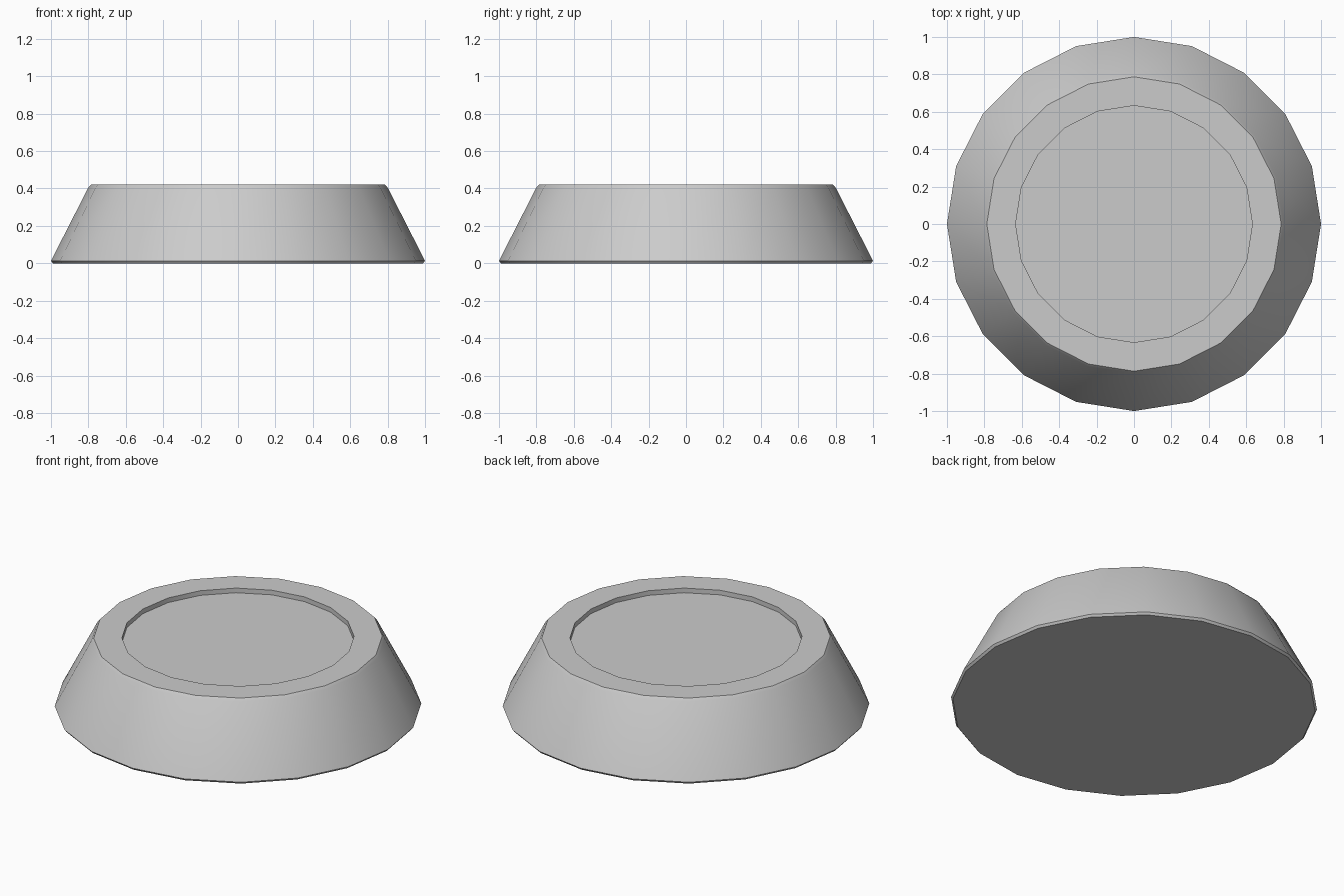
import bpy, bmesh, math

if "Cube" in bpy.data.objects:
    bpy.data.objects.remove(bpy.data.objects["Cube"])

SIDES = 20
# Profile (radius, height): base edge, sloped wall, top rim, shallow recess
PROFILE = [(0.99, 0.0), (1.0, 0.013), (0.80, 0.405), (0.787, 0.42),
           (0.633, 0.42), (0.633, 0.392)]

bm = bmesh.new()
rings = []
for r, z in PROFILE:
    rings.append([bm.verts.new((r * math.cos(2 * math.pi * i / SIDES),
                                r * math.sin(2 * math.pi * i / SIDES), z))
                  for i in range(SIDES)])

# Skin between neighbouring rings
for lower, upper in zip(rings, rings[1:]):
    for i in range(SIDES):
        j = (i + 1) % SIDES
        bm.faces.new((lower[i], lower[j], upper[j], upper[i]))

# Underside and recess floor
bm.faces.new(rings[0][::-1])
bm.faces.new(rings[-1])
bmesh.ops.recalc_face_normals(bm, faces=bm.faces[:])

mesh = bpy.data.meshes.new("tapered_round_base")
bm.to_mesh(mesh)
bm.free()
base = bpy.data.objects.new("tapered_round_base", mesh)
bpy.context.collection.objects.link(base)

# Smooth around the wall, crisp at the rims
bpy.context.view_layer.objects.active = base
base.select_set(True)
bpy.ops.object.shade_smooth_by_angle(angle=math.radians(30))
